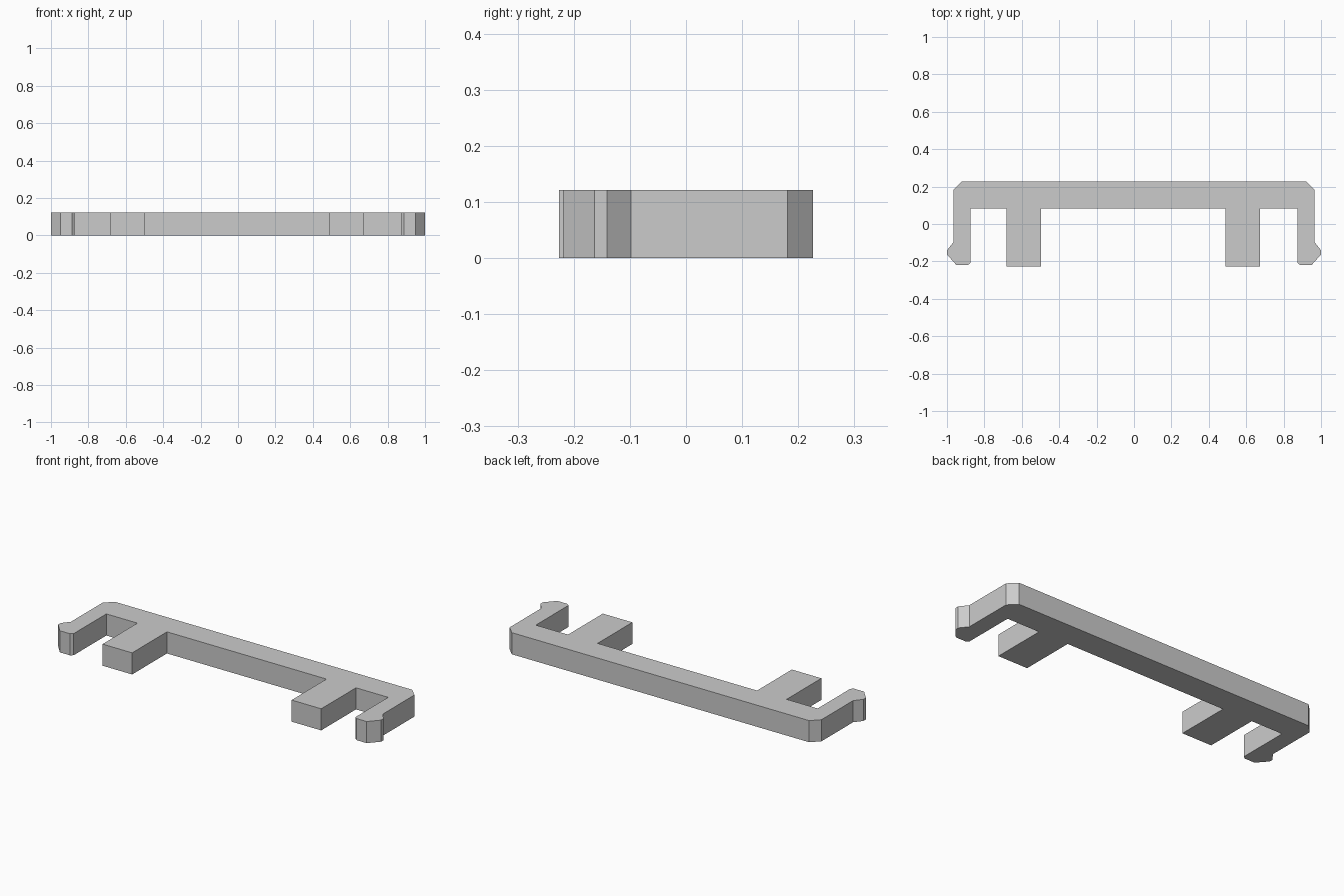
import bpy
import bmesh

cube = bpy.data.objects.get("Cube")
if cube:
    bpy.data.objects.remove(cube, do_unlink=True)

HEIGHT = 0.121
LEG_SHIFT = -0.0035  # the two legs sit slightly off centre

grey = bpy.data.materials.new("light grey")
grey.use_nodes = True
colour = (0.6, 0.6, 0.6, 1)
grey.diffuse_color = colour
grey.node_tree.nodes["Principled BSDF"].inputs["Base Color"].default_value = colour

# Half outline from the inner leg corner round to the chamfered back corner
leg = [(0.494, 0.082), (0.494, -0.226), (0.677, -0.226), (0.677, 0.082)]
clip_arm = [(0.873, 0.082), (0.873, -0.207), (0.888, -0.219), (0.95, -0.219),
            (1.0, -0.163), (1.0, -0.141), (0.966, -0.098)]
back_corner = [(0.966, 0.181), (0.921, 0.226)]


def half_outline(side):
    points = [(side * x + LEG_SHIFT, y) for x, y in leg]
    return points + [(side * x, y) for x, y in clip_arm + back_corner]


outline = half_outline(1) + half_outline(-1)[::-1]

# Clip bracket: one flat outline extruded upward
bm = bmesh.new()
base = bm.faces.new([bm.verts.new((x, y, 0)) for x, y in outline])
extruded = bmesh.ops.extrude_face_region(bm, geom=[base], use_keep_orig=True)
top = [v for v in extruded["geom"] if isinstance(v, bmesh.types.BMVert)]
bmesh.ops.translate(bm, verts=top, vec=(0, 0, HEIGHT))
bmesh.ops.recalc_face_normals(bm, faces=bm.faces)

mesh = bpy.data.meshes.new("clip_bracket")
bm.to_mesh(mesh)
bm.free()
mesh.materials.append(grey)
bracket = bpy.data.objects.new("clip_bracket", mesh)
bpy.context.collection.objects.link(bracket)
